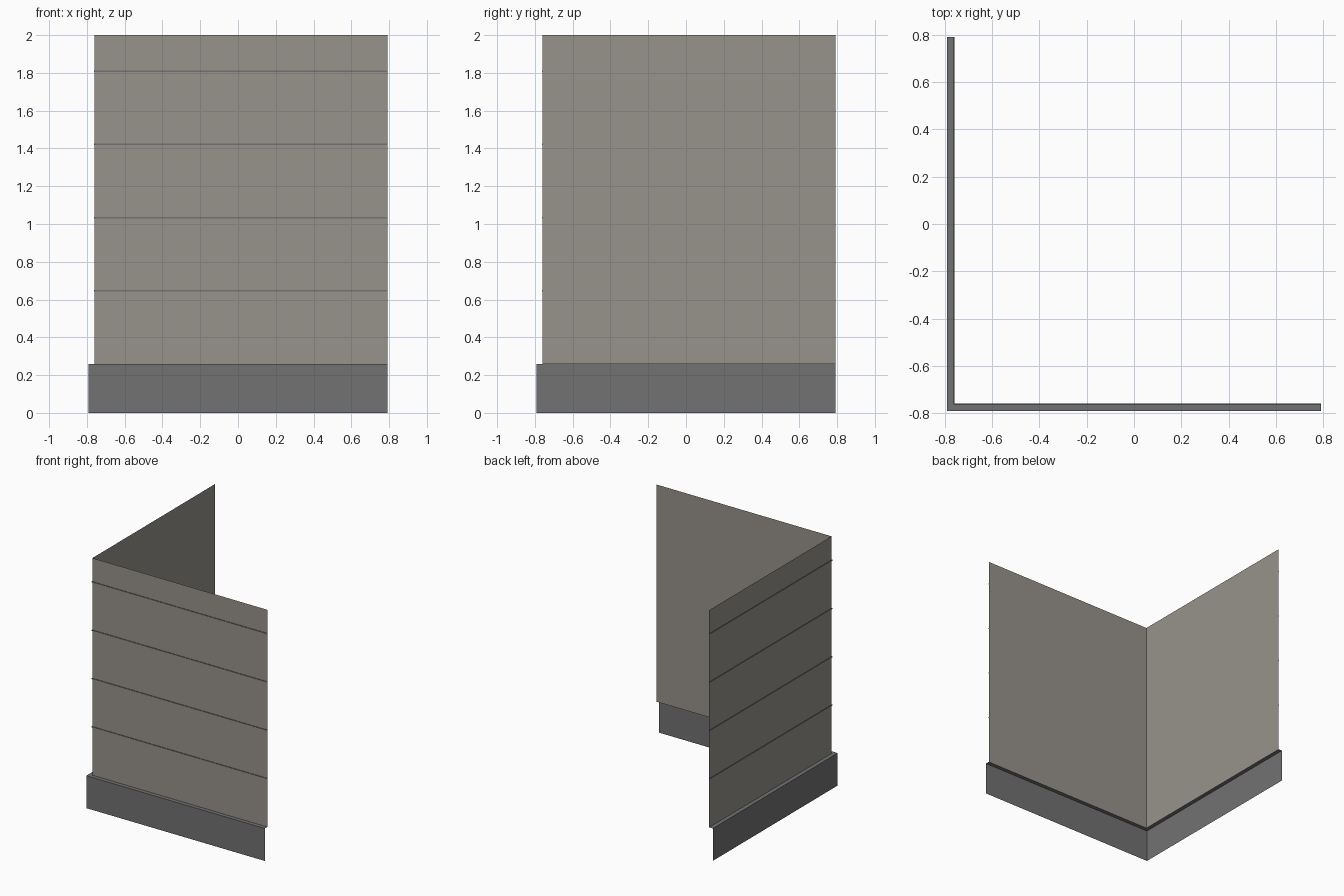
import bpy

cube = bpy.data.objects.get("Cube")
if cube:
    bpy.data.objects.remove(cube, do_unlink=True)

HALF = 0.791        # half of the footprint
WALL = 0.759        # distance of the wall sheet from the centre
BASE_TOP = 0.26
HEIGHT = 2.0
COURSE = 0.387      # spacing of the siding seams


def material(name, rgb):
    m = bpy.data.materials.new(name)
    m.use_nodes = True
    m.diffuse_color = (*rgb, 1)
    m.node_tree.nodes["Principled BSDF"].inputs["Base Color"].default_value = (*rgb, 1)
    return m


def corner_sweep(name, profile, mat):
    """Sweep an open (distance, height) profile around the L-shaped corner."""
    verts, faces = [], []
    for d, z in profile:
        verts += [(-d, HALF, z), (-d, -d, z), (HALF, -d, z)]
    for row in range(len(profile) - 1):
        for leg in range(2):
            a = row * 3 + leg
            faces.append((a, a + 1, a + 4, a + 3))
    mesh = bpy.data.meshes.new(name)
    mesh.from_pydata(verts, [], faces)
    mesh.materials.append(mat)
    obj = bpy.data.objects.new(name, mesh)
    bpy.context.collection.objects.link(obj)
    return obj


siding = material("warm grey siding", (0.31, 0.292, 0.258))
concrete = material("grey concrete", (0.168, 0.168, 0.168))

# Foundation skirt with its narrow ledge, open at the back
corner_sweep("foundation", [(HALF, 0), (HALF, BASE_TOP), (WALL, BASE_TOP)], concrete)

# Thin wall sheets
corner_sweep("wall", [(WALL, BASE_TOP), (WALL, HEIGHT)], siding)

# Raised seams on the outside of the wall
for i in range(1, 5):
    z = BASE_TOP + i * COURSE
    out = WALL + 0.004
    corner_sweep(f"siding_seam_{i}",
                 [(WALL, z - 0.004), (out, z - 0.004), (out, z + 0.004), (WALL, z + 0.004)],
                 concrete)
